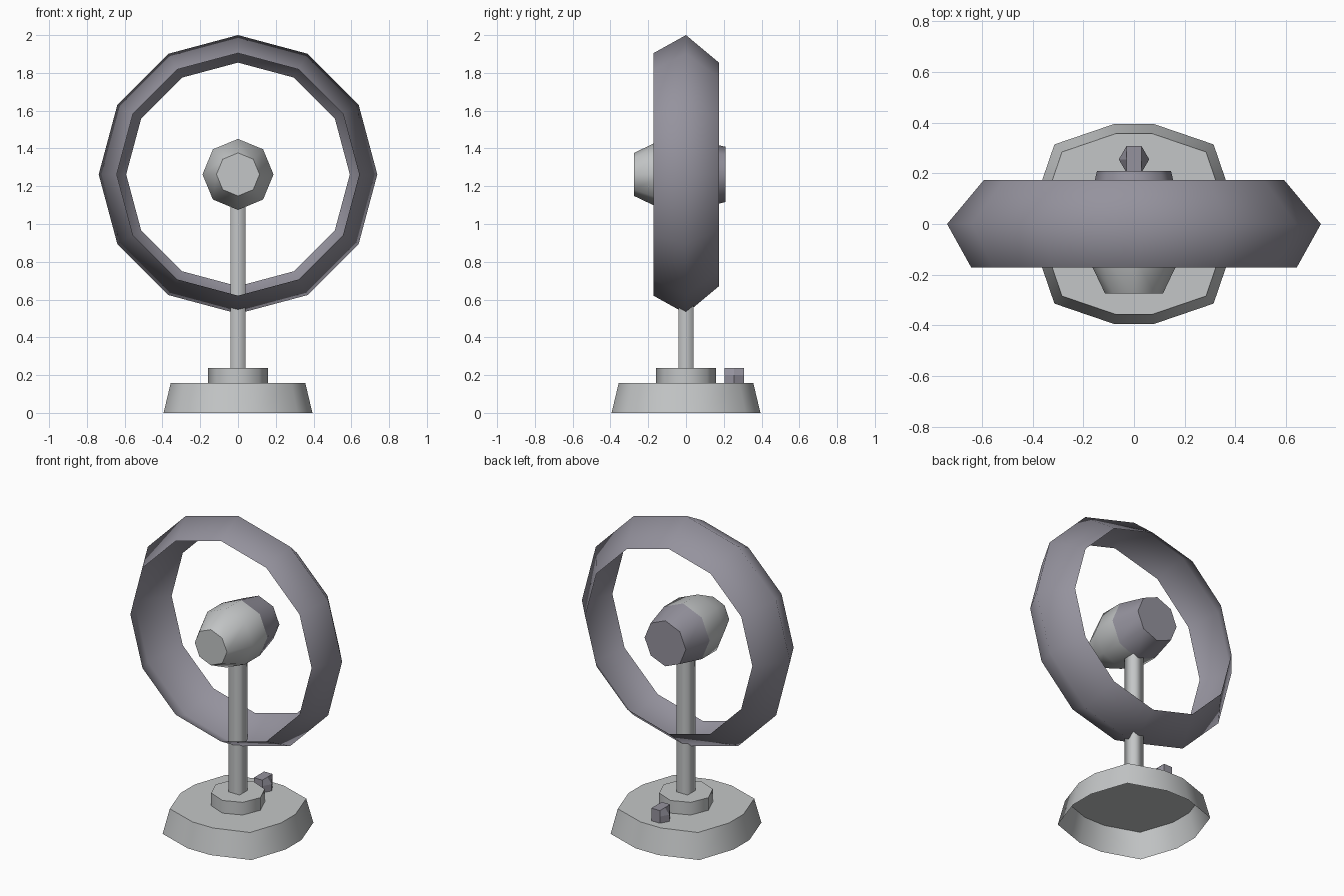
import bpy
import bmesh
from math import sin, cos, pi, radians
from mathutils import Vector

if "Cube" in bpy.data.objects:
    bpy.data.objects.remove(bpy.data.objects["Cube"], do_unlink=True)

HUB_Z = 1.2625


def material(name, rgb):
    m = bpy.data.materials.new(name)
    m.use_nodes = True
    color = (*rgb, 1)
    m.diffuse_color = color
    m.node_tree.nodes["Principled BSDF"].inputs["Base Color"].default_value = color
    return m


LIGHT = material("light_grey", (0.55, 0.565, 0.57))
DARK = material("purple_grey", (0.30, 0.29, 0.34))


def ngon(r, n, offset=0.0):
    return [(r * cos(2 * pi * i / n + offset), r * sin(2 * pi * i / n + offset)) for i in range(n)]


def upright(points, z, cy=0.0):
    return [Vector((x, y + cy, z)) for x, y in points]


def facing(points, y):
    return [Vector((x, y, HUB_Z + z)) for x, z in points]


def loft(name, rings, mat, start=True, end=True, angle=60):
    """Skin consecutive outlines, optionally capped at either end."""
    bm = bmesh.new()
    loops = [[bm.verts.new(p) for p in ring] for ring in rings]
    n = len(loops[0])
    for a, b in zip(loops, loops[1:]):
        for i in range(n):
            j = (i + 1) % n
            bm.faces.new((a[i], a[j], b[j], b[i]))
    if start:
        bm.faces.new(loops[0][::-1])
    if end:
        bm.faces.new(loops[-1])
    bmesh.ops.recalc_face_normals(bm, faces=bm.faces)
    mesh = bpy.data.meshes.new(name)
    bm.to_mesh(mesh)
    bm.free()
    mesh.materials.append(mat)
    obj = bpy.data.objects.new(name, mesh)
    bpy.context.collection.objects.link(obj)
    bpy.ops.object.select_all(action="DESELECT")
    obj.select_set(True)
    bpy.context.view_layer.objects.active = obj
    bpy.ops.object.shade_smooth_by_angle(angle=radians(angle))
    return obj


# Base: tapered rounded square skirt, open underneath
quarter = [(0.394, 0.08), (0.314, 0.314), (0.08, 0.394)]
outline = []
for k in range(4):
    c, s = round(cos(k * pi / 2)), round(sin(k * pi / 2))
    outline += [(c * x - s * y, s * x + c * y) for x, y in quarter]
top = [(x * 0.905, y * 0.905) for x, y in outline]
loft("base", [upright(outline, 0), upright(top, 0.157)], LIGHT, start=False)

# Collar and square post
collar = ngon(0.158, 8)
loft("collar", [upright(collar, 0.157), upright(collar, 0.238)], LIGHT, start=False)
post = ngon(0.04 * 2 ** 0.5, 4, pi / 4)
loft("post", [upright(post, 0.238), upright(post, 1.2)], LIGHT, start=False, end=False, angle=100)

# Switch on the back of the base: hexagonal foot rising to a narrow ridge
knob = ngon(0.06, 6)
ridge = [(max(-0.03, min(0.03, x)), y) for x, y in knob]
loft("switch", [upright(knob, 0.157, 0.255), upright(knob, 0.2, 0.255),
                upright(ridge, 0.238, 0.255)], DARK, start=False, angle=20)

# Motor housing: light nose in front, dark cap behind
loft("motor_nose", [facing(ngon(r, 8), y) for y, r in
                    ((-0.275, 0.114), (-0.12, 0.188), (0.03, 0.188))], LIGHT, end=False)
loft("motor_cap", [facing(ngon(r, 8), y) for y, r in
                   ((0.03, 0.188), (0.21, 0.146))], DARK, start=False)

# Guard ring: thin band with a ridge around the middle, hollow on the inside
loft("guard_ring", [facing(ngon(r, 12), y) for y, r in
                    ((-0.172, 0.642), (0, 0.7375), (0.174, 0.592))],
     DARK, start=False, end=False, angle=80)
